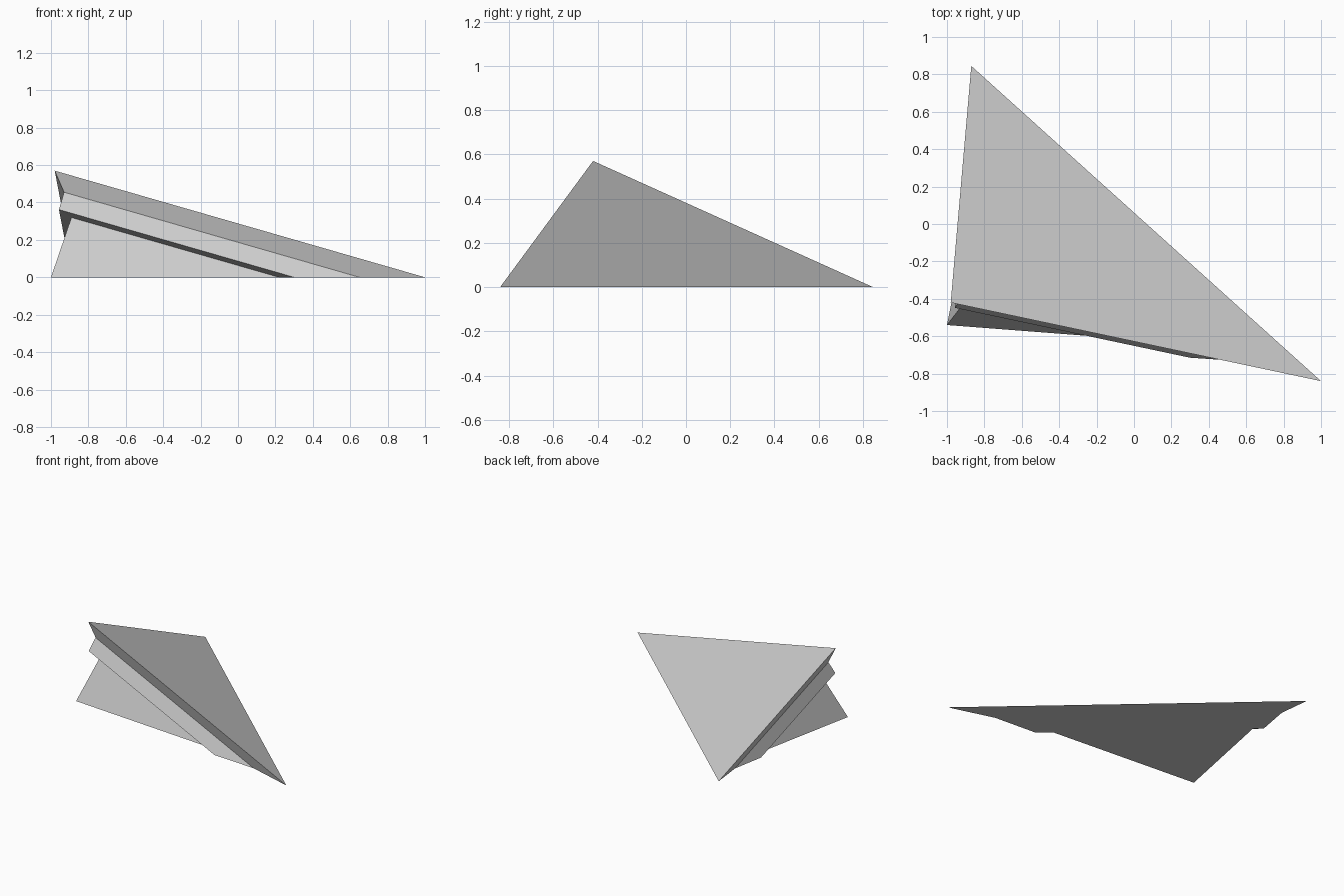
import bpy, bmesh
from mathutils import Vector

if "Cube" in bpy.data.objects:
    bpy.data.objects.remove(bpy.data.objects["Cube"])

# Wedge lying on its cut side: similar triangular layers stacked towards a tip
right = Vector((1, -0.84, 0))
to_top = Vector((-0.98, -0.42, 0.57)) - right
to_left = Vector((-0.87, 0.845, 0)) - right
tip_pos = (-1, -0.54, 0)

# Each layer: ground corner (x, y) and size relative to the large face
layers = [(1, -0.84, 1), (0.65, -0.738, 0.798),
          (0.30, -0.715, 0.635), (0.22, -0.634, 0.561)]

bm = bmesh.new()
rings = []
for x, y, k in layers:
    c = Vector((x, y, 0))
    rings.append([bm.verts.new(p) for p in (c, c + to_top * k, c + to_left * k)])
tip = bm.verts.new(tip_pos)

# Large sloping face
bm.faces.new(rings[0])

# Stepped rim on the two exposed sides
for a, b in zip(rings, rings[1:]):
    for i in (0, 1):
        bm.faces.new((a[i], b[i], b[i + 1], a[i + 1]))

# Pointed end
for i in (0, 1):
    bm.faces.new((rings[-1][i], tip, rings[-1][i + 1]))

# Flat underside, one strip per layer
for a, b in zip(rings, rings[1:]):
    bm.faces.new((a[0], a[2], b[2], b[0]))
bm.faces.new((rings[-1][0], rings[-1][2], tip))

bmesh.ops.recalc_face_normals(bm, faces=bm.faces)
mesh = bpy.data.meshes.new("stepped_wedge")
bm.to_mesh(mesh)
bm.free()
bpy.context.collection.objects.link(bpy.data.objects.new("stepped_wedge", mesh))
